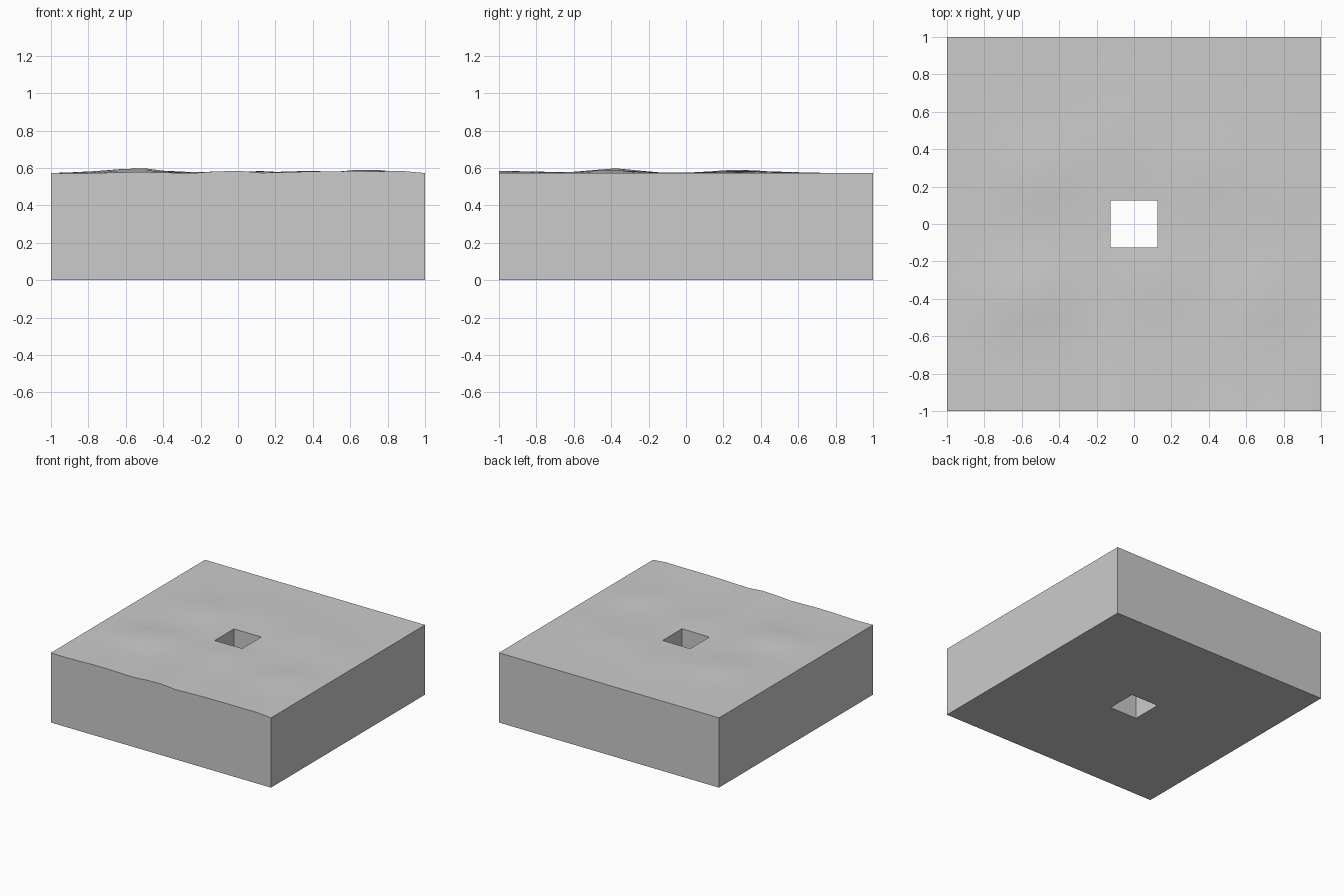
import bpy
import bmesh
import math

cube = bpy.data.objects.get("Cube")
if cube:
    bpy.data.objects.remove(cube, do_unlink=True)

CELLS = 16
BASE = 0.573
# Gentle bumps and dips on the top: x, y, radius, height
BUMPS = [
    (-0.54, -0.38, 0.16, 0.026), (-0.5, 0.28, 0.18, 0.018),
    (0.69, -0.4, 0.15, 0.018), (0.38, 0.3, 0.2, 0.012),
    (-0.08, 0.45, 0.2, 0.008), (0.85, 0.2, 0.15, 0.01),
    (-0.85, -0.4, 0.15, 0.01), (0.1, -0.3, 0.14, 0.012),
]
# Rise of the wavy front edge in thousandths, left to right in x
FRONT = [0, -3, 0, 4, 5, 2, -1, 8, 12, 1, 4, 8, 9, 10, 9, 11, 0]


def top_height(x, y):
    rise = sum(h * math.exp(-((x - bx) ** 2 + (y - by) ** 2) / r ** 2)
               for bx, by, r, h in BUMPS)
    fade = min(1, (1 - abs(x)) * 4) * min(1, (1 - abs(y)) * 4)
    edge = FRONT[round((x + 1) * CELLS / 2)] / 1000
    return BASE + rise * fade + edge * max(0, -y) ** 2


# Stone material
stone = bpy.data.materials.new("light grey stone")
stone.use_nodes = True
grey = (0.6, 0.6, 0.6, 1)
stone.diffuse_color = grey
stone.node_tree.nodes["Principled BSDF"].inputs["Base Color"].default_value = grey

# Square slab with a square shaft through the middle
bm = bmesh.new()
bmesh.ops.create_grid(bm, x_segments=CELLS, y_segments=CELLS, size=1)
hole = [f for f in bm.faces
        if max(map(abs, f.calc_center_median()[:2])) < 0.125]
bmesh.ops.delete(bm, geom=hole, context="FACES")
result = bmesh.ops.extrude_face_region(bm, geom=bm.faces[:], use_keep_orig=True)

# Uneven top surface
for v in result["geom"]:
    if isinstance(v, bmesh.types.BMVert):
        v.co.z = top_height(v.co.x, v.co.y)
bmesh.ops.recalc_face_normals(bm, faces=bm.faces[:])

mesh = bpy.data.meshes.new("stone_block")
bm.to_mesh(mesh)
bm.free()
mesh.materials.append(stone)
block = bpy.data.objects.new("stone_block", mesh)
bpy.context.collection.objects.link(block)

# Smooth top with crisp outer edges
bpy.ops.object.select_all(action="DESELECT")
block.select_set(True)
bpy.context.view_layer.objects.active = block
bpy.ops.object.shade_smooth_by_angle(angle=math.radians(30))
